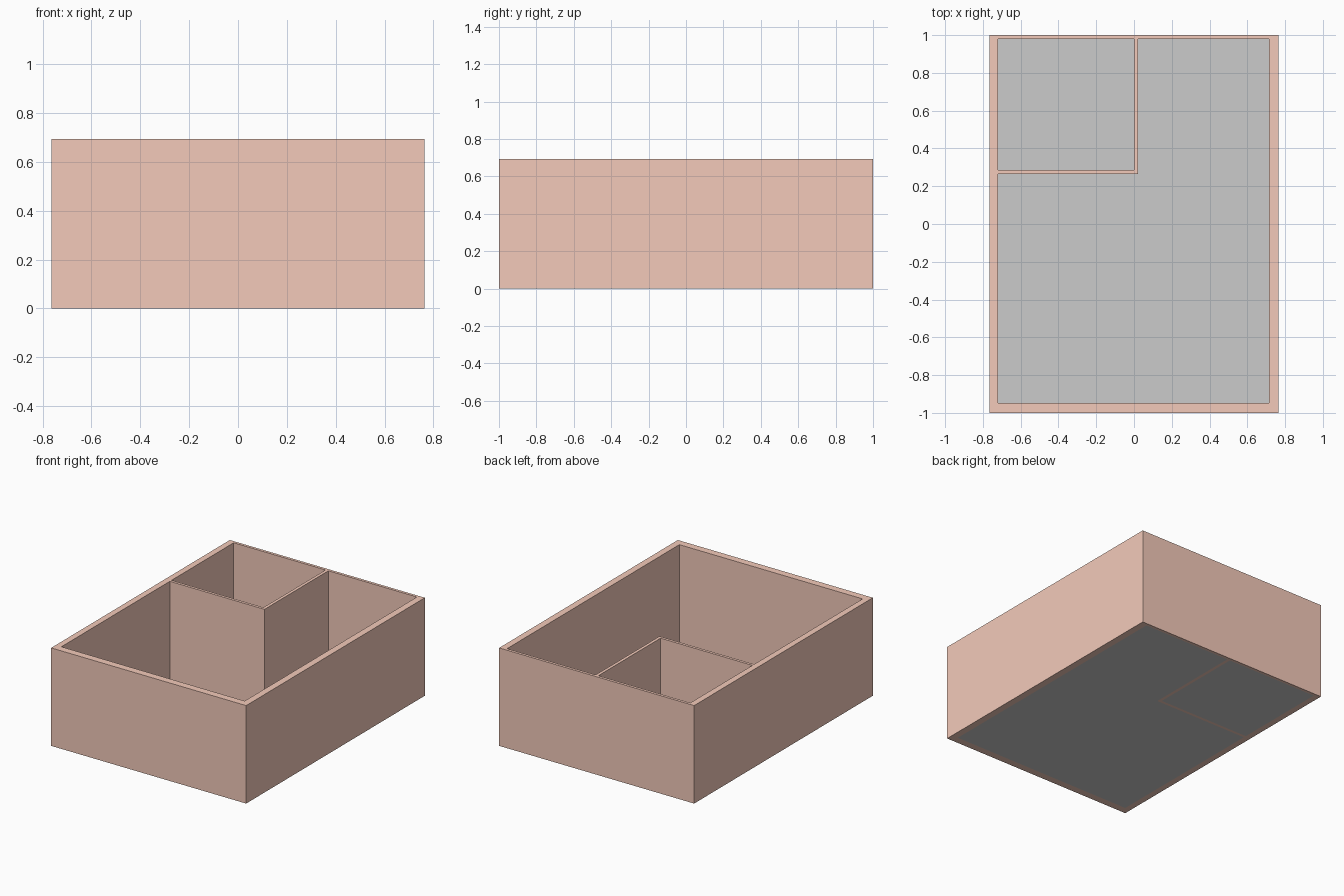
import bpy, bmesh

if "Cube" in bpy.data.objects:
    bpy.data.objects.remove(bpy.data.objects["Cube"])

HEIGHT = 0.694
# Wall lines across the plan: each pair of neighbours bounds a wall strip or a room
XS = [-0.764, -0.72, 0.0, 0.022, 0.716, 0.764]
YS = [-1.0, -0.948, 0.265, 0.285, 0.98, 1.0]


def is_room(i, j):
    """True where a plan cell is open floor rather than wall."""
    small_room = i == 1 and j == 3
    front_area = 1 <= i <= 3 and j == 1
    side_area = i == 3 and 1 <= j <= 3
    return small_room or front_area or side_area


def plan_object(name, keep, z):
    """Flat welded mesh made of the plan cells selected by keep(i, j)."""
    bm = bmesh.new()
    verts = [[bm.verts.new((x, y, z)) for y in YS] for x in XS]
    for i in range(len(XS) - 1):
        for j in range(len(YS) - 1):
            if keep(i, j):
                bm.faces.new((verts[i][j], verts[i + 1][j],
                              verts[i + 1][j + 1], verts[i][j + 1]))
    loose = [v for v in bm.verts if not v.link_faces]
    bmesh.ops.delete(bm, geom=loose, context='VERTS')
    mesh = bpy.data.meshes.new(name)
    bm.to_mesh(mesh)
    bm.free()
    obj = bpy.data.objects.new(name, mesh)
    bpy.context.collection.objects.link(obj)
    return obj


def is_inner_wall(i, j):
    return 1 <= i <= 3 and 1 <= j <= 3 and not is_room(i, j)


# Walls: outer ring and corner-room partitions raised as one solid
def is_wall(i, j):
    outer = i in (0, 4) or j in (0, 4)
    partition = (i == 1 and j == 2) or (i == 2 and j in (2, 3))
    return outer or partition


walls = plan_object("walls", is_wall, 0.0)
raise_walls = walls.modifiers.new("raise", 'SOLIDIFY')
raise_walls.thickness = HEIGHT
raise_walls.offset = 1.0

brick = bpy.data.materials.new("terracotta")
brick.diffuse_color = (0.9, 0.59, 0.49, 1.0)
brick.use_nodes = True
brick.node_tree.nodes["Principled BSDF"].inputs["Base Color"].default_value = brick.diffuse_color
walls.data.materials.append(brick)

# Floor: thin grey sheet filling the rooms between the walls
plan_object("floor", lambda i, j: not is_wall(i, j), 0.0)
